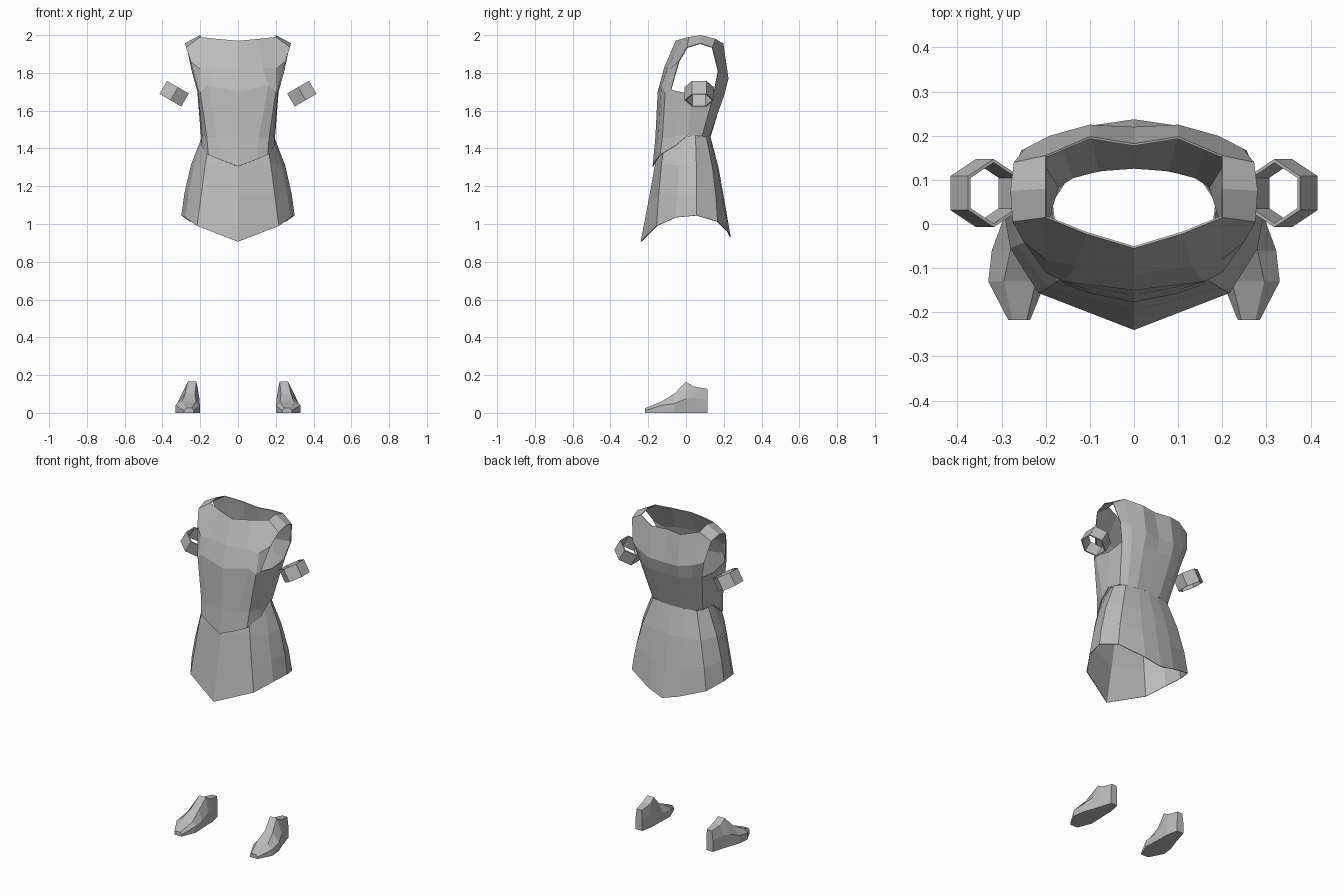
import bpy, bmesh, math
from mathutils import Vector, Matrix

grey = bpy.data.materials.new("grey cloth")
grey.diffuse_color = (0.5, 0.5, 0.5, 1)


def make(name, patches, thickness=0.0, caps=False):
    """Skin grids of points given for x >= 0, and mirror them across x."""
    bm = bmesh.new()
    for rows in patches:
        for side in (1, -1):
            grid = [[bm.verts.new((side * x, y, z)) for x, y, z in r] for r in rows]
            for a, b in zip(grid, grid[1:]):
                for i in range(len(a) - 1):
                    bm.faces.new((a[i], a[i + 1], b[i + 1], b[i]))
            if caps:
                bm.faces.new(grid[0][:-1])
                bm.faces.new(grid[-1][:-1])
    bmesh.ops.remove_doubles(bm, verts=bm.verts, dist=0.0005)
    bmesh.ops.dissolve_degenerate(bm, edges=bm.edges, dist=0.0005)
    bmesh.ops.recalc_face_normals(bm, faces=bm.faces)
    me = bpy.data.meshes.new(name)
    bm.to_mesh(me)
    bm.free()
    me.materials.append(grey)
    ob = bpy.data.objects.new(name, me)
    bpy.context.collection.objects.link(ob)
    if thickness:
        mod = ob.modifiers.new("cloth thickness", 'SOLIDIFY')
        mod.thickness = thickness
        mod.offset = -1
    return ob


# Tunic: pointed hem, waist, bust line, chest, collar
hem = [(0, -.177, 1.305), (.10, -.157, 1.342), (.157, -.137, 1.367),
       (.195, -.055, 1.416), (.197, .01, 1.47)]
waist = [(0, -.162, 1.46), (.11, -.147, 1.46), (.165, -.125, 1.46),
         (.19, -.055, 1.465), (.197, .01, 1.47), (.175, .085, 1.465),
         (.14, .108, 1.46), (.08, .124, 1.46), (0, .13, 1.46)]
bust = [(0, -.15, 1.70), (.16, -.13, 1.735), (.20, -.11, 1.70),
        (.212, -.08, 1.71), (.212, .035, 1.685), (.215, .15, 1.70),
        (.17, .185, 1.70), (.10, .205, 1.69), (0, .20, 1.69)]
chest = [(0, -.115, 1.83), (.13, -.095, 1.83), (.20, -.08, 1.82), (.25, -.04, 1.86)]
collar = [(0, -.055, 1.97), (.11, -.022, 1.98), (.20, .015, 1.99), (.275, .005, 1.936)]
strap = [collar[2:], [(.20, .08, 2.0), (.28, .075, 1.957)],
         [(.20, .155, 1.98), (.272, .14, 1.936)]]
shoulder_blades = [(.245, .172, 1.81), (.19, .20, 1.79), (.10, .225, 1.77), (0, .22, 1.765)]
nape = [(.272, .14, 1.936), (.20, .155, 1.98), (.10, .198, 1.955), (0, .182, 1.955)]
make("tunic", [[hem, waist[:5]], [waist, bust], [bust[:4], chest, collar],
               strap, [bust[5:], shoulder_blades, nape]], 0.005)

# Flared skirt with pointed front and back
make("skirt", [[
    [(0, -.135, 1.465), (.145, -.105, 1.465), (.182, 0, 1.465), (.188, .05, 1.47),
     (.15, .108, 1.46), (.07, .124, 1.46), (0, .13, 1.46)],
    [(0, -.165, 1.31), (.173, -.13, 1.32), (.232, -.035, 1.31), (.25, .055, 1.31),
     (.20, .14, 1.30), (.09, .165, 1.30), (0, .172, 1.30)],
    [(0, -.197, 1.13), (.195, -.145, 1.15), (.262, -.047, 1.16), (.284, .055, 1.16),
     (.235, .158, 1.15), (.10, .196, 1.13), (0, .204, 1.12)],
    [(0, -.24, .907), (.217, -.156, .99), (.28, -.055, 1.035), (.30, .055, 1.045),
     (.255, .167, 1.013), (.104, .222, .96), (0, .237, .93)]]], 0.004)

# Hexagonal wristbands, tilted along the lowered arms
axis, across = Vector((.5, 0, -.866)), Vector((.866, 0, .5))
centre = Vector((.338, .07, 1.69))
rings = []
for t in (-.04, .04):
    ring = []
    for k in range(7):
        a = math.radians(60 * k)
        p = centre + axis * t + across * (.077 * math.sin(a)) + Vector((0, .077 * math.cos(a), 0))
        ring.append(tuple(p))
    rings.append(ring)
make("wristbands", [rings], 0.008)

# Shoes: y, sole inner/outer x, side height, top height, top inner/outer x
sections = [(-.217, .235, .285, .012, .025, .243, .275),
            (-.13, .20, .33, .04, .06, .222, .295),
            (-.06, .203, .322, .05, .103, .228, .28),
            (0, .205, .30, .075, .165, .22, .265),
            (.04, .205, .287, .08, .14, .215, .268),
            (.115, .22, .265, .07, .127, .224, .258)]
rows = []
for y, xi, xo, zs, zt, ti, to in sections:
    r = [(xi, y, 0), (xo, y, 0), (xo, y, zs), (to, y, zt), (ti, y, zt), (xi, y, zs)]
    rows.append(r + r[:1])
make("shoes", [rows], caps=True)
